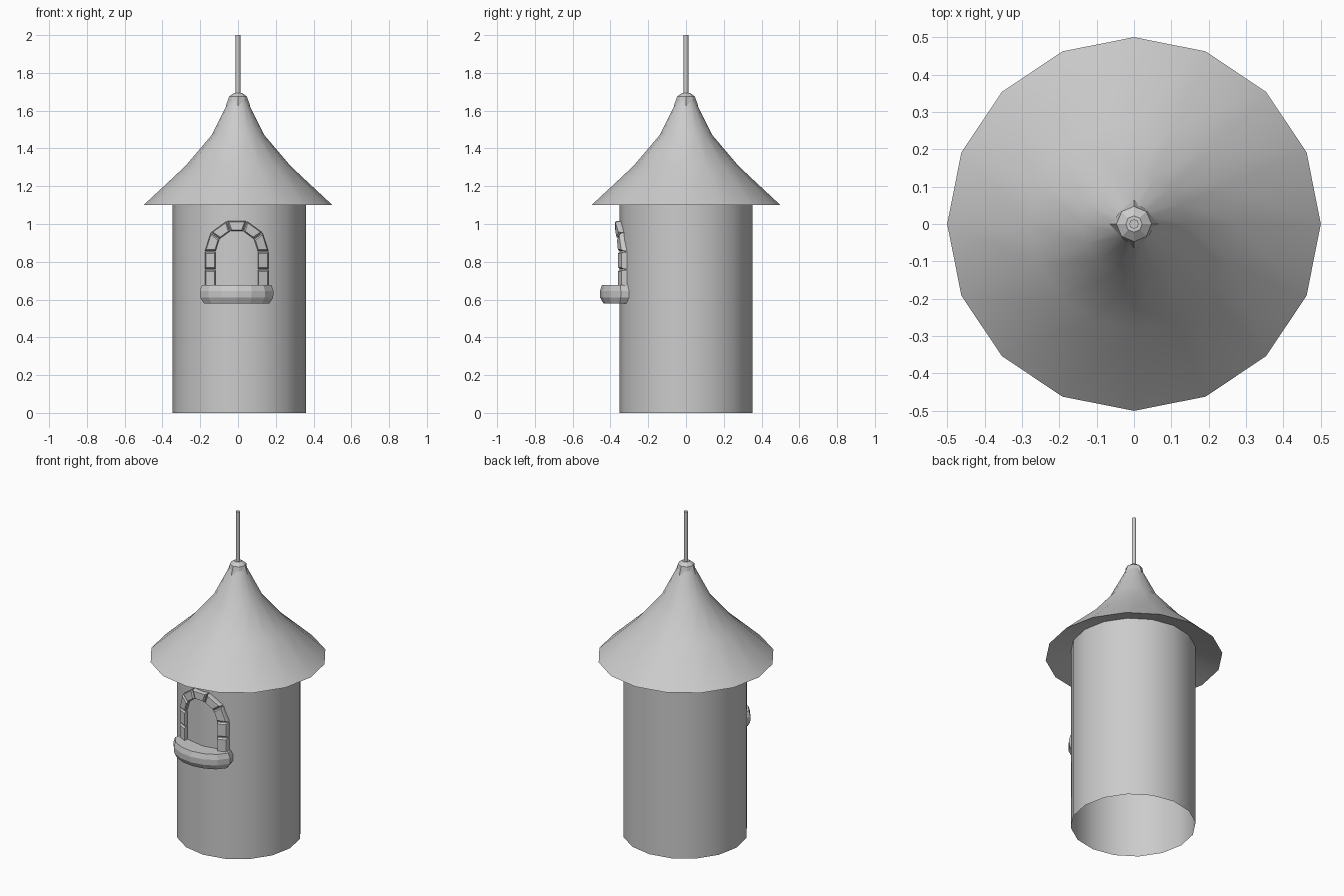
import bpy, bmesh
from math import sin, cos, pi, sqrt, radians

if "Cube" in bpy.data.objects:
    bpy.data.objects.remove(bpy.data.objects["Cube"])

TOWER_R = 0.353
CX = 0.006      # tower and window sit slightly off the axis
WX = -0.007


def finish(name, bm, smooth=None):
    bmesh.ops.recalc_face_normals(bm, faces=bm.faces)
    me = bpy.data.meshes.new(name)
    bm.to_mesh(me)
    bm.free()
    ob = bpy.data.objects.new(name, me)
    bpy.context.collection.objects.link(ob)
    if smooth:
        bpy.ops.object.select_all(action='DESELECT')
        ob.select_set(True)
        bpy.context.view_layer.objects.active = ob
        bpy.ops.object.shade_smooth_by_angle(angle=radians(smooth))
    return ob


def loft(name, rings, cap_start=False, cap_end=False, smooth=None):
    bm = bmesh.new()
    loops = [[bm.verts.new(p) for p in r] for r in rings]
    n = len(loops[0])
    for a, b in zip(loops, loops[1:]):
        for i in range(n):
            j = (i + 1) % n
            bm.faces.new((a[i], a[j], b[j], b[i]))
    if cap_start:
        bm.faces.new(loops[0])
    if cap_end:
        bm.faces.new(loops[-1])
    return finish(name, bm, smooth)


def ring(r, z, n=16, cx=0.0, r_odd=None):
    return [((r if i % 2 == 0 or r_odd is None else r_odd) * cos(2 * pi * i / n) + cx,
             (r if i % 2 == 0 or r_odd is None else r_odd) * sin(2 * pi * i / n), z)
            for i in range(n)]


# Tower wall, open at the bottom
loft("tower_wall", [ring(TOWER_R, 0, cx=CX), ring(TOWER_R, 1.145, cx=CX)], smooth=40)

# Flared roof with sloping underside of the eave
roof = [ring(TOWER_R, 1.145, cx=CX)]
roof += [ring(r, z) for r, z in ((0.5, 1.10), (0.28, 1.305), (0.14, 1.47), (0.05, 1.65))]
loft("roof", roof, smooth=40)

# Roof cap and pole
loft("roof_cap", [ring(0.065, 1.625, 8, r_odd=0.054), ring(0.047, 1.675, 8),
                  ring(0.022, 1.693, 8)], True, True)
loft("pole", [ring(0.0125, 1.68, 8), ring(0.0125, 2.0, 8)], False, True, smooth=50)


# Window surround: bevelled bricks laid on the curved wall
def on_wall(x, z, out):
    return (x, -sqrt(TOWER_R ** 2 - (x - CX) ** 2) - out, z)


def brick(name, corners):
    mx = sum(c[0] for c in corners) / 4
    mz = sum(c[1] for c in corners) / 4

    def inset(d):
        pts = []
        for x, z in corners:
            l = sqrt((x - mx) ** 2 + (z - mz) ** 2)
            pts.append((x + (mx - x) * d / l, z + (mz - z) * d / l))
        return pts
    loft(name, [[on_wall(x, z, o) for x, z in inset(d)]
                for o, d in ((-0.02, 0), (0.014, 0), (0.023, 0.009))], False, True)


R_IN, R_OUT, ARCH_Z, GAP = 0.112, 0.168, 0.855, 0.003
for side, label in ((-1, "left"), (1, "right")):
    for i, (z0, z1) in enumerate(((0.66, 0.76), (0.76, ARCH_Z))):
        brick(f"window_brick_{label}_{i + 1}",
              [(WX + side * x, z) for x, z in ((R_IN, z0 + GAP), (R_OUT, z0 + GAP),
                                               (R_OUT, z1 - GAP), (R_IN, z1 - GAP))])
for i in range(5):
    a0, a1 = radians(36 * i + 1), radians(36 * (i + 1) - 1)
    brick(f"window_arch_brick_{i + 1}",
          [(WX + r * cos(a), ARCH_Z + r * sin(a))
           for r, a in ((R_IN, a0), (R_OUT, a0), (R_OUT, a1), (R_IN, a1))])

# Window sill with a bowed front and bevelled edges
half = [(0.185, -0.30), (0.195, -0.345), (0.15, -0.405), (0.08, -0.443)]
plan = half + [(0, -0.456)] + [(-x, y) for x, y in reversed(half)]


def sill_ring(z, s):
    return [(WX + x * s, -0.37 + (y + 0.37) * (s - (1 - s)), z) for x, y in plan]


loft("window_sill", [sill_ring(0.58, 0.89), sill_ring(0.61, 0.99), sill_ring(0.645, 1.0),
                     sill_ring(0.676, 0.94)], True, True)
